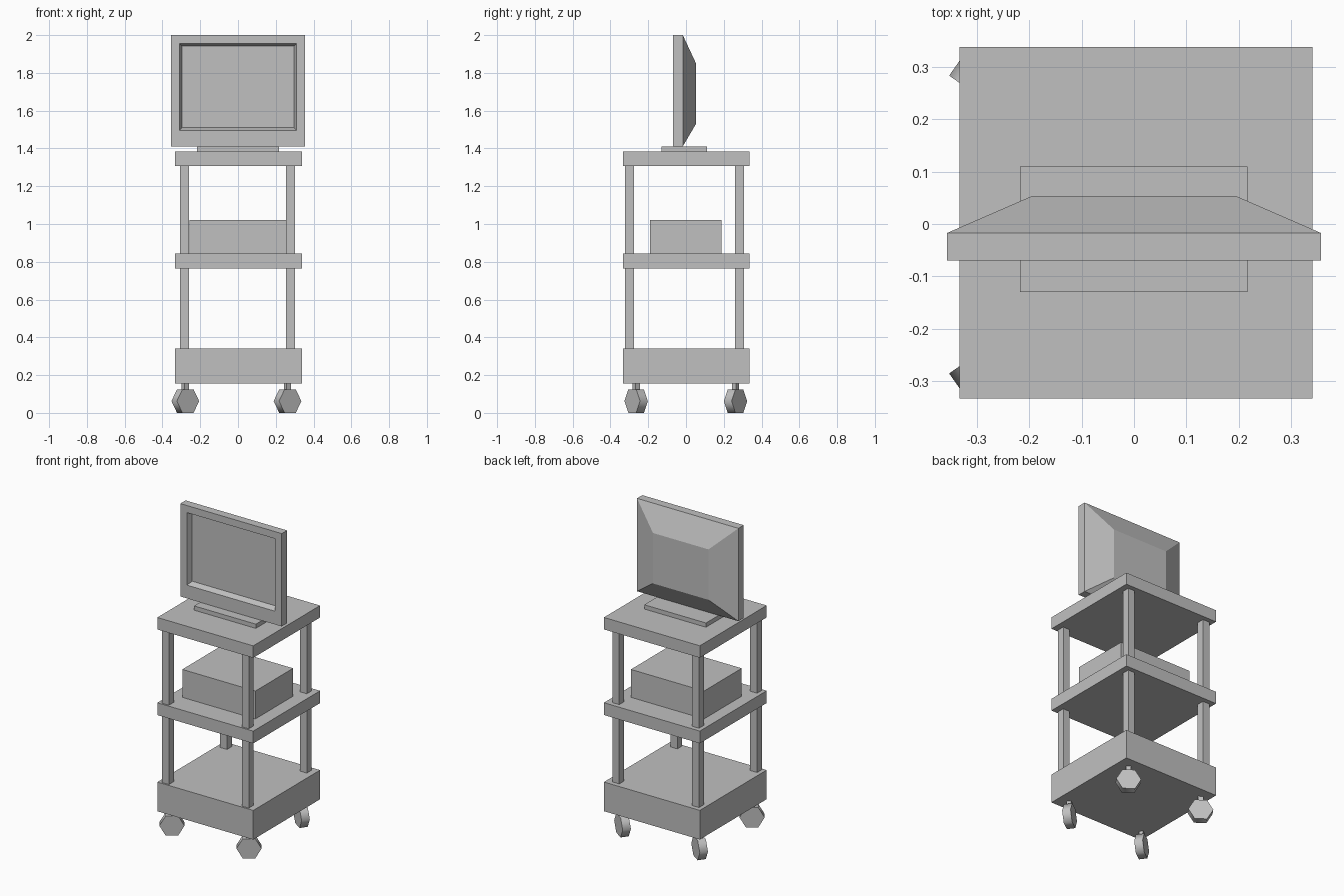
import bpy, bmesh
from math import radians, cos, pi
from mathutils import Matrix, Vector

cube = bpy.data.objects.get("Cube")
if cube:
    bpy.data.objects.remove(cube, do_unlink=True)

GREY = 0.53
mat = bpy.data.materials.new("plain_grey")
mat.use_nodes = True
mat.diffuse_color = (GREY, GREY, GREY, 1)
mat.node_tree.nodes["Principled BSDF"].inputs["Base Color"].default_value = (GREY, GREY, GREY, 1)


def finish(bm, name):
    bmesh.ops.recalc_face_normals(bm, faces=bm.faces)
    mesh = bpy.data.meshes.new(name)
    bm.to_mesh(mesh)
    bm.free()
    mesh.materials.append(mat)
    obj = bpy.data.objects.new(name, mesh)
    bpy.context.collection.objects.link(obj)
    return obj


def box(name, x, y, z, turn=0):
    """Box from (low, high) ranges, optionally turned about its vertical axis."""
    size = [hi - lo for lo, hi in (x, y, z)]
    mid = Vector([(lo + hi) / 2 for lo, hi in (x, y, z)])
    bm = bmesh.new()
    m = Matrix.Translation(mid) @ Matrix.Rotation(turn, 4, "Z") @ Matrix.Diagonal((*size, 1))
    bmesh.ops.create_cube(bm, size=1, matrix=m)
    return finish(bm, name)


def loft(name, rings):
    """Join rectangles (half width, low z, high z, y) and close both ends."""
    bm = bmesh.new()
    loops = [[bm.verts.new(p) for p in ((-w, y, lo), (w, y, lo), (w, y, hi), (-w, y, hi))]
             for w, lo, hi, y in rings]
    for a, b in zip(loops, loops[1:]):
        for i in range(4):
            j = (i + 1) % 4
            bm.faces.new((a[i], a[j], b[j], b[i]))
    bm.faces.new(loops[0])
    bm.faces.new(loops[-1])
    return finish(bm, name)


def wheel(name, x, y, turn, radius=0.072, width=0.05):
    """Six-sided wheel with flat top and bottom and a smooth rim."""
    bm = bmesh.new()
    m = (Matrix.Translation((x, y, radius * cos(pi / 6))) @ Matrix.Rotation(turn, 4, "Z")
         @ Matrix.Rotation(pi / 2, 4, "X") @ Matrix.Rotation(pi / 6, 4, "Z"))
    bmesh.ops.create_cone(bm, cap_ends=True, segments=6, radius1=radius,
                          radius2=radius, depth=width)
    # place a corner on the local x axis
    far = max(v.co.x for v in bm.verts)
    if far > radius * 0.99:
        m = m @ Matrix.Rotation(-pi / 6, 4, "Z")
    bmesh.ops.transform(bm, matrix=m, verts=bm.verts)
    for f in bm.faces:
        f.smooth = len(f.verts) == 4
        if len(f.verts) == 6:
            for e in f.edges:
                e.smooth = False
    return finish(bm, name)


# Shelves and base
SX, SY = (-0.333, 0.34), (-0.333, 0.337)
box("base", SX, SY, (0.155, 0.34))
box("middle_shelf", SX, SY, (0.765, 0.843))
box("top_shelf", SX, SY, (1.308, 1.384))

# Posts and casters at the four corners
for side, px, wx in (("right", -0.283, -0.279), ("left", 0.277, 0.262)):
    for end, py, wy, turn in (("front", -0.298, -0.264, radians(35)),
                              ("back", 0.284, 0.262, radians(-35))):
        corner = f"{end}_{side}"
        for part, z in (("lower", (0.34, 0.765)), ("upper", (0.843, 1.308))):
            box(f"{corner}_{part}_post", (px - 0.024, px + 0.024), (py - 0.024, py + 0.024), z)
        wheel(f"{corner}_wheel", wx, wy, turn)
        box(f"{corner}_stem", (wx - 0.015, wx + 0.015), (wy - 0.013, wy + 0.013),
            (0.11, 0.155), turn)

# Box on the middle shelf
box("player_box", (-0.258, 0.255), (-0.19, 0.188), (0.843, 1.02))

# Screen: recessed panel, bezel, shallow body and tapered back
box("screen_foot", (-0.217, 0.216), (-0.13, 0.11), (1.384, 1.411))
loft("screen", [(0.297, 1.51, 1.942, -0.035),
                (0.31, 1.495, 1.955, -0.07),
                (0.356, 1.411, 2.0, -0.07),
                (0.356, 1.411, 2.0, -0.017),
                (0.195, 1.53, 1.85, 0.053)])
